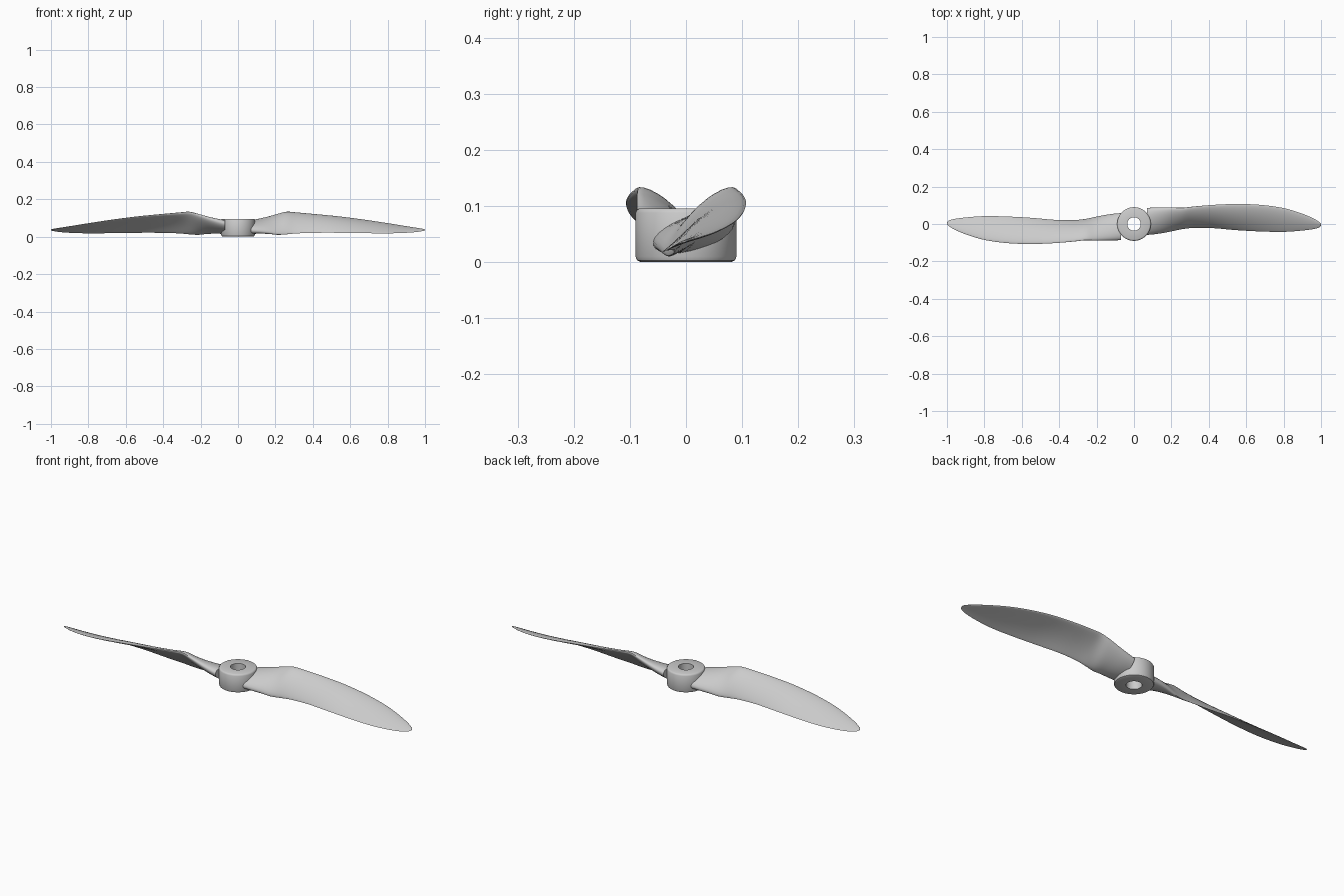
import bpy, bmesh, math
from mathutils import Vector

cube = bpy.data.objects.get("Cube")
if cube:
    bpy.data.objects.remove(cube, do_unlink=True)

grey = bpy.data.materials.new("light grey plastic")
grey.use_nodes = True
colour = (0.6, 0.6, 0.6, 1)
grey.diffuse_color = colour
grey.node_tree.nodes["Principled BSDF"].inputs["Base Color"].default_value = colour


def finish(name, bm, angle):
    bmesh.ops.recalc_face_normals(bm, faces=bm.faces)
    mesh = bpy.data.meshes.new(name)
    bm.to_mesh(mesh)
    bm.free()
    mesh.materials.append(grey)
    obj = bpy.data.objects.new(name, mesh)
    bpy.context.collection.objects.link(obj)
    bpy.ops.object.select_all(action='DESELECT')
    obj.select_set(True)
    bpy.context.view_layer.objects.active = obj
    bpy.ops.object.shade_smooth_by_angle(angle=math.radians(angle))
    return obj


def bridge(bm, rings, closed=False):
    pairs = list(zip(rings, rings[1:])) + ([(rings[-1], rings[0])] if closed else [])
    for a, b in pairs:
        for i in range(len(a)):
            j = (i + 1) % len(a)
            bm.faces.new((a[i], a[j], b[j], b[i]))


# Hub: a lathed ring with rounded rims and a shaft hole
bm = bmesh.new()
profile = [(0.036, 0), (0.08, 0), (0.087, 0.003), (0.09, 0.01),
           (0.09, 0.088), (0.087, 0.094), (0.083, 0.096), (0.036, 0.096)]
turns = [2 * math.pi * k / 64 for k in range(64)]
bridge(bm, [[bm.verts.new((r * math.cos(a), r * math.sin(a), z)) for a in turns]
            for r, z in profile], closed=True)
finish("hub", bm, 40)

# Blade stations: x, low edge y z, high edge y z, thickness, camber, bluntness
stations = [Vector(s) for s in (
    (0.07, -0.058, 0.030, 0.086, 0.074, 0.062, 0.000, 1),
    (0.11, -0.054, 0.026, 0.087, 0.086, 0.058, 0.000, 1),
    (0.16, -0.046, 0.020, 0.087, 0.102, 0.050, 0.002, 1),
    (0.21, -0.036, 0.012, 0.087, 0.119, 0.042, 0.005, 0.9),
    (0.26, -0.026, 0.013, 0.086, 0.132, 0.034, 0.009, 0.7),
    (0.32, -0.021, 0.018, 0.093, 0.128, 0.026, 0.010, 0.4),
    (0.42, -0.022, 0.021, 0.102, 0.119, 0.022, 0.010, 0.2),
    (0.55, -0.033, 0.021, 0.107, 0.106, 0.019, 0.010, 0),
    (0.68, -0.040, 0.019, 0.102, 0.089, 0.016, 0.008, 0),
    (0.80, -0.042, 0.018, 0.085, 0.071, 0.013, 0.006, 0),
    (0.90, -0.035, 0.021, 0.055, 0.055, 0.010, 0.004, 0),
    (0.96, -0.027, 0.026, 0.029, 0.046, 0.007, 0.002, 0),
    (0.99, -0.018, 0.031, 0.011, 0.041, 0.005, 0.001, 0),
    (1.00, -0.007, 0.035, 0.000, 0.038, 0.003, 0, 0))]


def section(s, n=14):
    x, ly, lz, hy, hz, thick, camber, blunt = s
    chord = Vector((hy - ly, hz - lz))
    normal = Vector((-chord.y, chord.x)).normalized()
    points = []
    for k in range(2 * n):
        a = math.pi * k / n
        t = (1 - math.cos(a)) / 2
        oval = math.sin(a)
        foil = oval * (0.35 + 0.85 * t)     # fuller towards the high edge
        half = thick / 2 * (blunt * oval + (1 - blunt) * foil)
        p = Vector((ly, lz)) + chord * t + normal * (half + 4 * camber * t * (1 - t))
        points.append((x, p.x, max(p.y, 0.002)))
    return points


def smooth_path(keys, steps=4):
    for i in range(len(keys) - 1):
        a, b = keys[i], keys[i + 1]
        before, after = keys[max(i - 1, 0)], keys[min(i + 2, len(keys) - 1)]
        for k in range(steps):
            t = k / steps
            yield (a + (b - before) * t / 2
                   + (before * 2 - a * 5 + b * 4 - after) * t * t / 2
                   + (a * 3 - before - b * 3 + after) * t ** 3 / 2)
    yield keys[-1]


# Two twisted blades, half a turn apart
for name, side in (("left_blade", 1), ("right_blade", -1)):
    bm = bmesh.new()
    rings = [[bm.verts.new((side * x, side * y, z)) for x, y, z in section(s)]
             for s in smooth_path(stations)]
    bridge(bm, rings)
    bm.faces.new(rings[0])
    bm.faces.new(rings[-1])
    finish(name, bm, 50)
